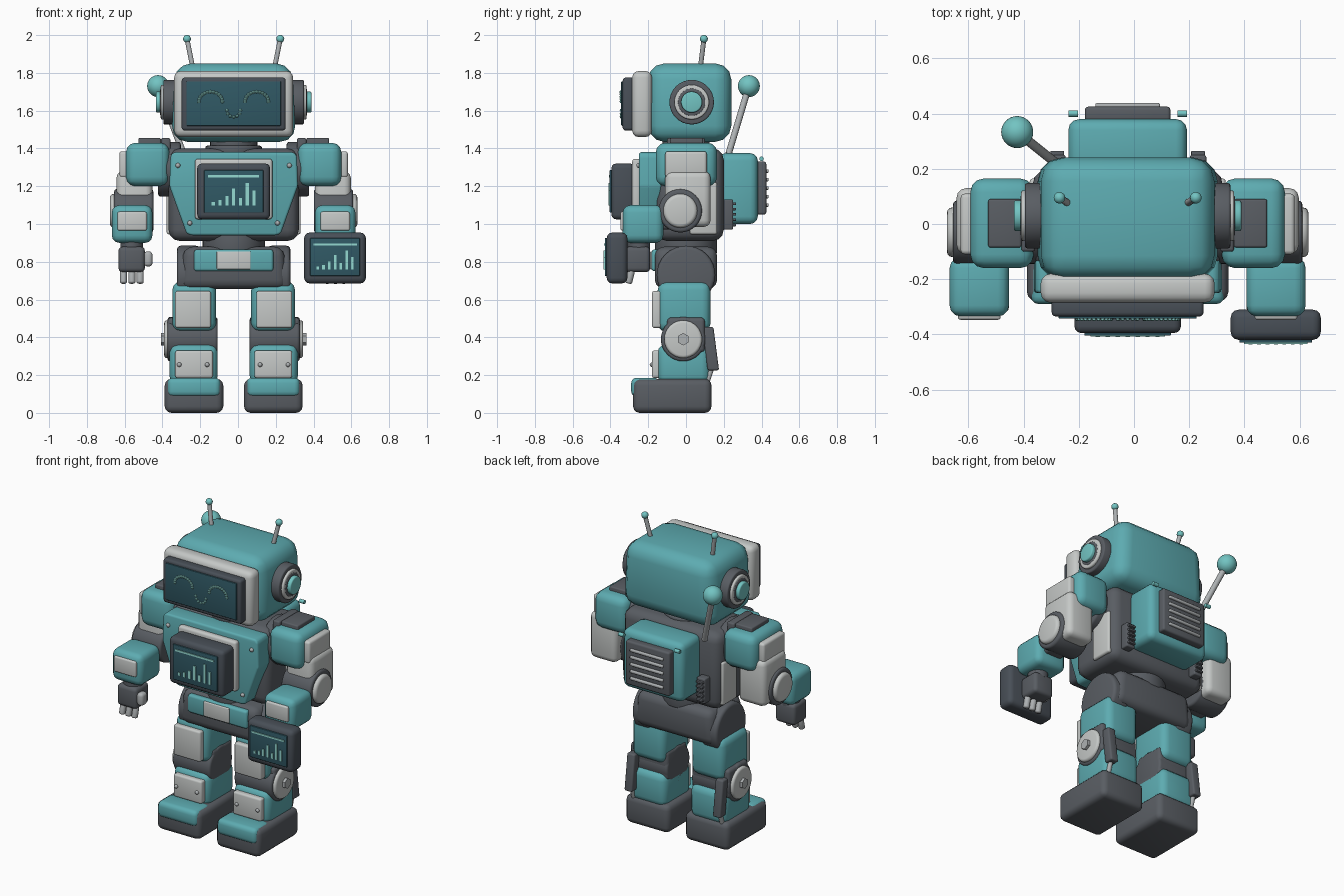
import bpy, bmesh, math
from mathutils import Vector, Matrix

if "Cube" in bpy.data.objects:
    bpy.data.objects.remove(bpy.data.objects["Cube"], do_unlink=True)

SHIFT = -0.023  # body axis sits slightly off centre because of the tablet


def material(name, color):
    m = bpy.data.materials.new(name)
    m.use_nodes = True
    m.diffuse_color = (*color, 1)
    node = m.node_tree.nodes["Principled BSDF"]
    node.inputs["Base Color"].default_value = (*color, 1)
    node.inputs["Roughness"].default_value = 0.6
    return m


TEAL = material("teal", (.11, .41, .44))
AQUA = material("light aqua", (.17, .55, .54))
DARK = material("dark grey", (.1, .11, .125))
BEZEL = material("charcoal", (.065, .078, .095))
WHITE = material("off white", (.56, .58, .57))
SILVER = material("silver", (.42, .44, .45))
SCREEN = material("deep blue screen", (.03, .1, .13))
GLOW = material("glowing mint", (.3, .7, .64))


def finish(name, bm, mat, mirror=False):
    """Turn a bmesh into an object, flipped to the right side if asked."""
    if mirror:
        bm.transform(Matrix.Scale(-1, 4, (1, 0, 0)))
    bm.transform(Matrix.Translation((SHIFT, 0, 0)))
    bmesh.ops.recalc_face_normals(bm, faces=bm.faces)
    mesh = bpy.data.meshes.new(name)
    bm.to_mesh(mesh)
    bm.free()
    mesh.materials.append(mat)
    ob = bpy.data.objects.new(name, mesh)
    bpy.context.collection.objects.link(ob)
    bpy.ops.object.select_all(action="DESELECT")
    ob.select_set(True)
    bpy.context.view_layer.objects.active = ob
    bpy.ops.object.shade_smooth_by_angle(angle=math.radians(38))
    return ob


def round_edges(bm, edges, width, segments=3):
    if width:
        bmesh.ops.bevel(bm, geom=list(edges), offset=width, segments=segments,
                        profile=.5, affect="EDGES", clamp_overlap=True)


def box(name, x, y, z, mat, bevel=.02, taper=1, lean=0, mirror=False):
    """Rounded block between the given ranges; taper narrows its top."""
    bm = bmesh.new()
    bmesh.ops.create_cube(bm, size=1)
    for v in bm.verts:
        top = v.co.z > 0
        k = taper if top else 1
        v.co = Vector((sum(x) / 2 + v.co.x * k * (x[1] - x[0]),
                       sum(y) / 2 + v.co.y * (y[1] - y[0]) - lean * top,
                       z[1] if top else z[0]))
    round_edges(bm, bm.edges, bevel)
    return finish(name, bm, mat, mirror)


def rod(name, start, end, radius, mat, bevel=0, sides=32, mirror=False):
    """Cylinder between two points with optional rounded rims."""
    a, b = Vector(start), Vector(end)
    bm = bmesh.new()
    bmesh.ops.create_cone(bm, cap_ends=True, segments=sides, radius1=radius,
                          radius2=radius, depth=(b - a).length)
    rims = [e for e in bm.edges if abs(e.verts[0].co.z - e.verts[1].co.z) < 1e-5]
    round_edges(bm, rims, bevel)
    turn = (b - a).to_track_quat("Z", "Y").to_matrix().to_4x4()
    bm.transform(Matrix.Translation((a + b) / 2) @ turn)
    return finish(name, bm, mat, mirror)


def balls(name, points, radius, mat, mirror=False, detail=16):
    bm = bmesh.new()
    for p in points:
        bmesh.ops.create_uvsphere(bm, u_segments=detail, v_segments=detail // 2,
                                  radius=radius, matrix=Matrix.Translation(p))
    return finish(name, bm, mat, mirror)


def prism(name, outline, y, mat, bevel):
    """Extrude a front outline, given as its +x half, along y."""
    pts = outline + [(-px, pz) for px, pz in reversed(outline)]
    bm = bmesh.new()
    face = bm.faces.new([bm.verts.new((px, y[0], pz)) for px, pz in pts])
    new = bmesh.ops.extrude_face_region(bm, geom=[face])["geom"]
    for v in new:
        if isinstance(v, bmesh.types.BMVert):
            v.co.y = y[1]
    round_edges(bm, bm.edges, bevel)
    return finish(name, bm, mat)


def chart(name, cx, cz, y, size):
    """Screen readout: a title line over a row of bars."""
    box(name + "_title", (cx - .135 * size, cx + .135 * size), (y - .005, y),
        (cz + .075 * size, cz + .087 * size), GLOW, 0)
    for i, h in enumerate((2, 3, 5, 9, 4, 12, 8)):
        bx = cx + (i - 3) * .036 * size
        low = cz - .075 * size
        box(f"{name}_bar_{i}", (bx - .008 * size, bx + .008 * size), (y - .006, y),
            (low, low + h * .01 * size), GLOW, 0)


# Head, face frame and screen
box("head", (-.33, .33), (-.2, .24), (1.435, 1.85), TEAL, .085, taper=.94)
box("face_frame", (-.315, .315), (-.285, -.18), (1.46, 1.81), WHITE, .035)
box("face_bezel", (-.275, .275), (-.335, -.27), (1.495, 1.775), BEZEL, .015)
box("face_screen", (-.25, .25), (-.343, -.33), (1.52, 1.755), SCREEN, .004)
arc = [math.radians(a) for a in range(0, 181, 15)]
smile = [(.036 * math.cos(a), -.343, 1.602 - .036 * math.sin(a)) for a in arc[::2]]
eye = [(.122 + .062 * math.cos(a), -.343, 1.648 + .052 * math.sin(a)) for a in arc]
balls("smile", smile, .008, GLOW, detail=8)

# Neck, torso, waist and pelvis
rod("neck", (0, 0, 1.36), (0, 0, 1.47), .125, DARK, .01)
rod("neck_collar", (0, 0, 1.37), (0, 0, 1.415), .15, DARK, .012)
box("torso", (-.345, .345), (-.16, .2), (.91, 1.4), DARK, .06)
chest = [(.225, .94), (.25, .95), (.34, 1.2), (.335, 1.36), (.32, 1.38)]
prism("chest_plate", chest, (-.25, -.13), TEAL, .018)
box("chest_frame", (-.205, .205), (-.285, -.24), (1.025, 1.345), WHITE, .015)
box("chest_bezel", (-.193, .193), (-.395, -.27), (1.025, 1.32), BEZEL, .025)
box("chest_screen", (-.157, .157), (-.404, -.39), (1.06, 1.285), SCREEN, .004)
chart("chest_chart", 0, 1.172, -.403, 1)
rod("waist", (0, 0, .84), (0, 0, .95), .165, DARK, .012)
box("pelvis", (-.285, .285), (-.165, .165), (.655, .88), DARK, .05, taper=.93)
box("belt_panel", (-.21, .21), (-.182, -.14), (.75, .865), TEAL, .015)
box("belt_buckle", (-.09, .09), (-.19, -.17), (.76, .855), WHITE, .005)

# Backpack with slatted vent
box("backpack", (-.215, .215), (.17, .38), (1, 1.375), TEAL, .04)
box("vent_panel", (-.155, .155), (.37, .425), (1.05, 1.33), DARK, .012)
for i in range(5):
    zc = 1.1 + i * .045
    box(f"vent_slat_{i}", (-.117, .117), (.415, .438), (zc - .009, zc + .009), SILVER, .006)

# Rear aerial
rod("aerial_rod", (-.265, .225, 1.37), (-.4, .333, 1.73), .017, SILVER)
balls("aerial_ball", [(-.4, .333, 1.73)], .058, AQUA, detail=32)

# Everything that comes in left and right pairs
for side, m in (("left_", False), ("right_", True)):
    def B(name, *args, **kw):
        return box(side + name, *args, mirror=m, **kw)

    def R(name, *args, **kw):
        return rod(side + name, *args, mirror=m, **kw)

    # Face and ears
    balls(side + "eye", eye, .009, GLOW, m, detail=8)
    for part, x, r, mat in (("base", .372, .118, DARK), ("ring", .386, .092, WHITE),
                            ("core", .389, .074, DARK), ("cap", .412, .056, AQUA)):
        R("ear_" + part, (.28, .03, 1.645), (x, .03, 1.645), r, mat, .008)
    R("antenna", (.215, .075, 1.82), (.247, .095, 1.98), .013, SILVER, sides=16)
    balls(side + "antenna_tip", [(.247, .095, 1.98)], .021, AQUA, m)

    # Torso details
    B("flank_plate", (.32, .355), (.02, .165), (.945, 1.22), WHITE, .012)
    B("back_grill", (.225, .285), (.18, .25), (.97, 1.13), DARK, .008)
    for i in range(5):
        zc = .995 + i * .028
        B(f"grill_fin_{i}", (.23, .28), (.24, .265), (zc - .007, zc + .007), DARK, .004)
    R("pack_knob", (.18, .4, 1.345), (.215, .4, 1.345), .012, AQUA, sides=16)
    balls(side + "chest_bolts", [(.295, -.25, 1.31), (.232, -.25, 1.005)], .013, SILVER, m)

    # Shoulder and upper arm
    R("shoulder_joint", (.28, 0, 1.29), (.4, 0, 1.29), .145, DARK, .015)
    B("shoulder", (.34, .57), (-.16, .165), (1.2, 1.43), TEAL, .05)
    B("shoulder_pad", (.385, .505), (-.085, .09), (1.38, 1.455), DARK, .008)
    B("shoulder_inner_pad", (.335, .385), (-.1, .1), (1.34, 1.455), DARK, .01)
    B("shoulder_plate", (.54, .605), (-.11, .11), (1.245, 1.385), WHITE, .015)
    B("upper_arm", (.43, .62), (-.11, .13), (.985, 1.28), WHITE, .035)

    # Elbow, forearm and hand
    R("elbow", (.425, -.03, 1.07), (.633, -.03, 1.07), .115, DARK, .015)
    R("elbow_cap", (.6, -.03, 1.07), (.655, -.03, 1.07), .09, WHITE, .02)
    B("elbow_link", (.47, .6), (-.2, -.03), (.97, 1.06), DARK, .02)
    B("forearm", (.43, .645), (-.335, -.12), (.9, 1.1), TEAL, .04)
    B("forearm_plate", (.46, .615), (-.347, -.3), (.965, 1.065), WHITE, .01)
    R("wrist", (.54, -.25, .86), (.54, -.25, .92), .06, DARK)
    B("palm", (.47, .61), (-.325, -.19), (.745, .88), DARK, .022)
    for i in range(3):
        x = .495 + i * .044
        R(f"finger_{i}", (x, -.285, .77), (x, -.305, .685), .019, SILVER, .01, sides=16)
    B("thumb", (.43, .475), (-.32, -.26), (.775, .855), SILVER, .018)

    # Thigh and knee
    R("hip", (.18, 0, .73), (.3, 0, .73), .155, DARK, .02)
    B("thigh", (.093, .325), (-.15, .13), (.43, .695), TEAL, .045)
    B("thigh_plate", (.12, .31), (-.18, -.13), (.45, .645), WHITE, .012)
    R("knee", (.085, -.015, .39), (.35, -.015, .39), .118, DARK, .015)
    B("knee_guard", (.085, .35), (-.1, .1), (.32, .505), DARK, .02)
    R("knee_cap", (.33, -.015, .39), (.368, -.015, .39), .1, WHITE, .015)
    R("knee_nut", (.36, -.015, .39), (.385, -.015, .39), .033, SILVER, sides=6)

    # Shin, calf strut and foot
    B("shin", (.085, .34), (-.15, .128), (.15, .365), TEAL, .045)
    B("shin_plate", (.11, .31), (-.18, -.13), (.185, .33), WHITE, .012)
    balls(side + "shin_bolts", [(.14, -.18, .255), (.288, -.18, .255)], .012, SILVER, m)
    B("calf_strut", (.285, .34), (.115, .175), (.225, .455), DARK, .01, lean=.03)
    R("strut_rod", (.312, .11, .16), (.312, .143, .26), .014, SILVER, sides=16)
    B("foot", (.055, .365), (-.28, .135), (0, .18), DARK, .035)
    B("toe_cap", (.07, .35), (-.29, -.14), (.085, .186), TEAL, .028)

# Tablet held in the left hand
box("tablet", (.373, .7), (-.42, -.31), (.685, .955), BEZEL, .03)
box("tablet_screen", (.405, .668), (-.43, -.41), (.725, .925), SCREEN, .004)
chart("tablet_chart", .537, .822, -.43, .85)
